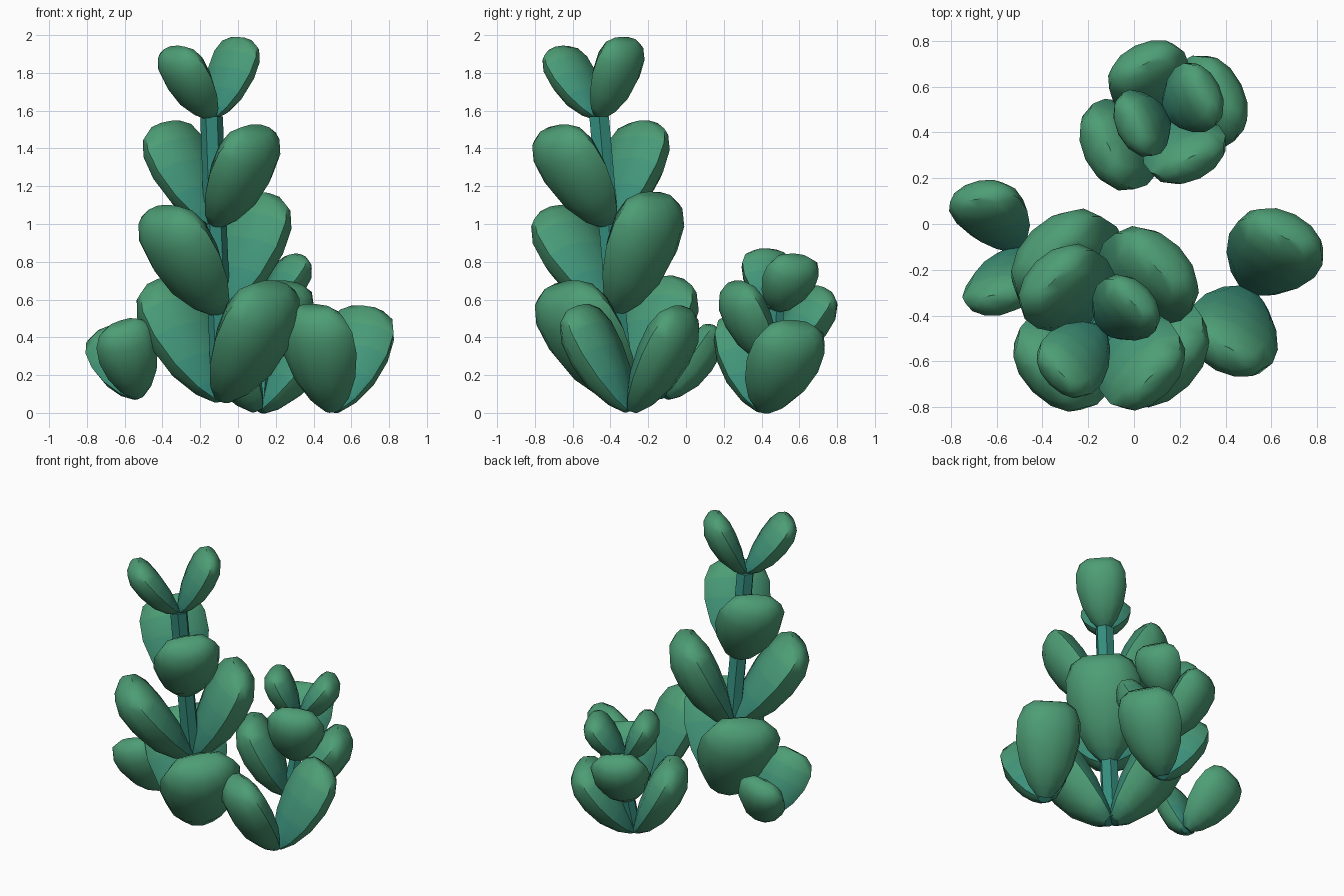
import bpy, bmesh, math
from mathutils import Vector

if "Cube" in bpy.data.objects:
    bpy.data.objects.remove(bpy.data.objects["Cube"])

# leaf colours from joint (teal) to tip (green)
TEAL, GREEN = Vector((0.035, 0.27, 0.21)), Vector((0.075, 0.34, 0.18))
MATS = []
for i in range(5):
    m = bpy.data.materials.new(f"leaf_colour_{i + 1}")
    m.diffuse_color = (*TEAL.lerp(GREEN, i / 4), 1)
    m.use_nodes = True
    m.node_tree.nodes["Principled BSDF"].inputs["Base Color"].default_value = m.diffuse_color
    MATS.append(m)

# leaf stations: position along leaf, half width, outer thickness, inner thickness
STATIONS = [(0, .22, .25, .15), (.12, .53, .58, .4), (.33, .83, .9, .78), (.57, 1, 1, 1),
            (.78, .99, .94, 1.05), (.92, .82, .7, .85), (.99, .5, .35, .5)]
# cross-section of the flatter inner side: across, depth
INNER = [(-.65, .8), (0, 1), (.65, .8)]


def finish(name, bm):
    bmesh.ops.recalc_face_normals(bm, faces=bm.faces)
    me = bpy.data.meshes.new(name)
    bm.to_mesh(me)
    bm.free()
    ob = bpy.data.objects.new(name, me)
    bpy.context.collection.objects.link(ob)
    for m in MATS:
        me.materials.append(m)
    bpy.ops.object.select_all(action='DESELECT')
    ob.select_set(True)
    bpy.context.view_layer.objects.active = ob
    bpy.ops.object.shade_smooth_by_angle(angle=math.radians(50))


def leaf(name, base, axis, azimuth, tilt, length, width):
    """Fat spoon-shaped leaf: domed outside, flatter inside."""
    a = Vector(axis).normalized()
    d = Vector((math.cos(azimuth), math.sin(azimuth), 0))
    d = (d - a * d.dot(a)).normalized()
    along = a * math.cos(tilt) + d * math.sin(tilt)
    out = d * math.cos(tilt) - a * math.sin(tilt)
    side = along.cross(out)
    bm = bmesh.new()
    rings = []
    for s, w, t, b in STATIONS:
        hw = w * width / 2
        c = Vector(base) + along * (s * length)
        ring = []
        for k in range(7):
            ang = math.pi * k / 6
            ring.append(c + side * (hw * math.cos(ang)) + out * (t * width * .38 * math.sin(ang)))
        for x, y in INNER:
            ring.append(c + side * (hw * x) - out * (b * y * width * .21))
        rings.append([bm.verts.new(p) for p in ring])
    n = len(rings[0])
    for i, (r0, r1) in enumerate(zip(rings, rings[1:])):
        for k in range(n):
            j = (k + 1) % n
            f = bm.faces.new((r0[k], r0[j], r1[j], r1[k]))
            f.material_index = min(i, 4) if k >= 6 else min(i + 3, 4)
    bm.faces.new(rings[0])
    bm.faces.new(rings[-1]).material_index = 4
    finish(name, bm)


def stem(name, points, radius):
    """Six-sided stalk through the leaf joints."""
    bm = bmesh.new()
    rings = [[bm.verts.new(Vector(p) + Vector((radius * math.cos(k * math.pi / 3),
                                               radius * math.sin(k * math.pi / 3), 0)))
              for k in range(6)] for p in points]
    for r0, r1 in zip(rings, rings[1:]):
        for k in range(6):
            j = (k + 1) % 6
            bm.faces.new((r0[k], r0[j], r1[j], r1[k]))
    bm.faces.new(rings[0])
    bm.faces.new(rings[-1])
    finish(name, bm)


# each plant: axis lean, first azimuth, leaf tilt, stem radius, tiers of (base, length, width)
PLANTS = {
    "tall": ((-.05, -.10, 1), -45, 33, .06, [
        ((-.08, -.32, .08), .73, .52), ((-.10, -.37, .54), .69, .48),
        ((-.12, -.41, 1.0), .62, .43), ((-.14, -.46, 1.57), .46, .32)]),
    "back": ((.05, .09, 1), 26, 33, .045, [
        ((.11, .41, .02), .57, .42), ((.13, .46, .27), .48, .37),
        ((.14, .48, .55), .35, .31)]),
    "right": ((.07, -.02, 1), 63, 30, .04, [((.50, -.29, .02), .62, .42)]),
    "left": ((-.33, .02, 1), 100, 32, .03, [((-.53, -.11, .09), .46, .33)]),
}

for plant, (axis, az, tilt, radius, tiers) in PLANTS.items():
    for i, (base, length, width) in enumerate(tiers):
        for j in range(2):
            ang = math.radians(az + 90 * (i % 2) + 180 * j)
            leaf(f"{plant}_leaf_{i + 1}_{'ab'[j]}", base, axis, ang,
                 math.radians(tilt), length, width)
    if len(tiers) > 1:
        stem(f"{plant}_stem", [t[0] for t in tiers], radius)
